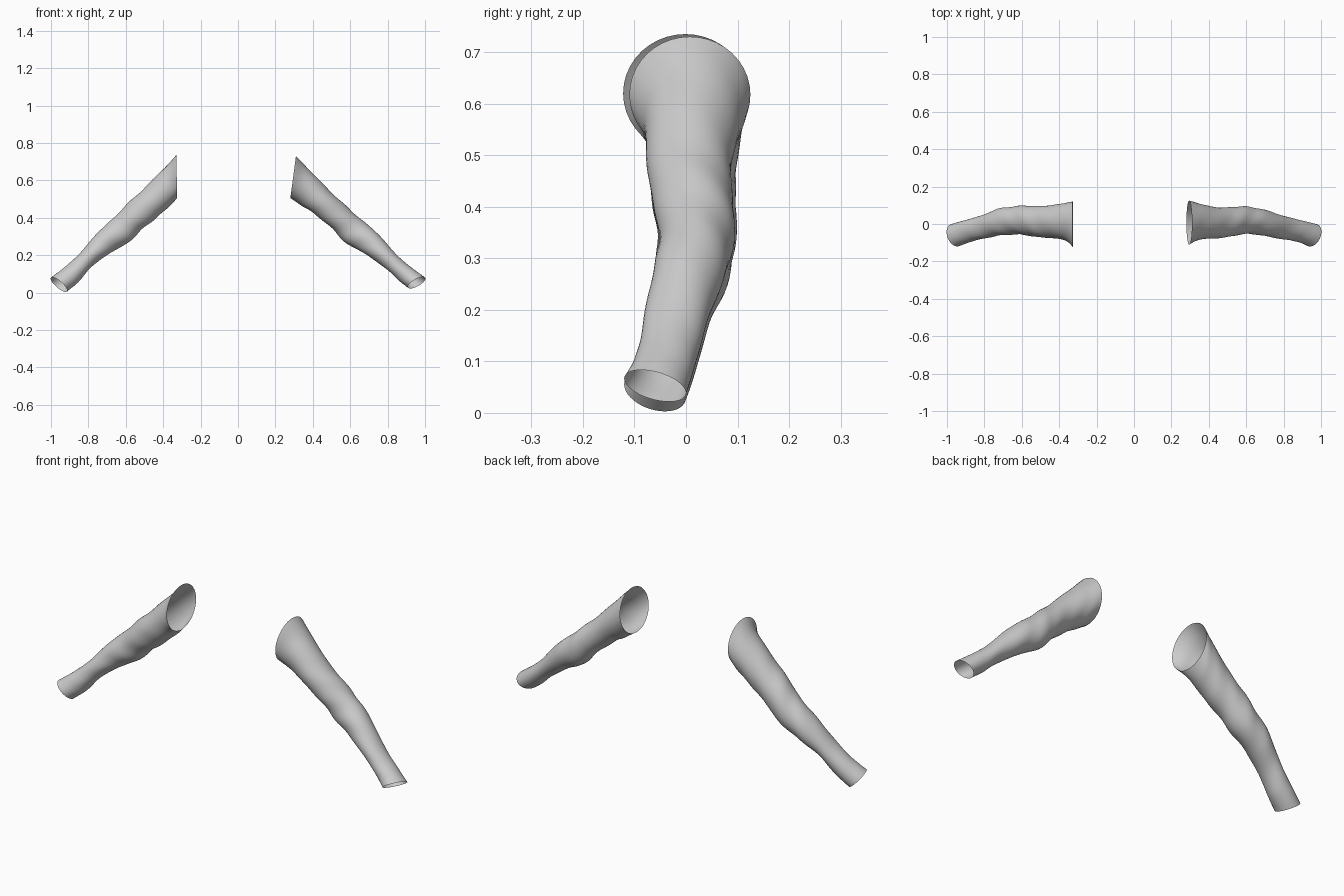
import bpy
import bmesh
import math
from mathutils import Vector

cube = bpy.data.objects.get("Cube")
if cube:
    bpy.data.objects.remove(cube)

SIDES = 40   # points around a sleeve
STEPS = 7    # rings between two sections

# One plain cloth colour
cloth = bpy.data.materials.new("light_grey_cloth")
cloth.use_nodes = True
cloth.diffuse_color = (0.6, 0.6, 0.6, 1)
cloth.node_tree.nodes["Principled BSDF"].inputs["Base Color"].default_value = (0.6, 0.6, 0.6, 1)

# Sections from armhole to cuff:
# top x, top z, bottom x, bottom z, front y, back y, slant of the front edge
LEFT = [
    (.31, .73, .28, .505, -.11, .125, 0),
    (.37, .668, .34, .465, -.082, .108, 0),
    (.48, .555, .41, .42, -.077, .088, 0),
    (.575, .465, .505, .34, -.062, .092, 0),
    (.66, .39, .58, .262, -.052, .092, 0),
    (.75, .312, .675, .21, -.067, .07, 0),
    (.86, .19, .79, .128, -.085, .035, .004),
    (.94, .125, .865, .06, -.1, .015, .012),
    (1.0, .08, .91, .025, -.12, 0, .02),
]
RIGHT = [
    (-.33, .735, -.325, .505, -.122, .12, 0),
    (-.38, .68, -.365, .463, -.085, .112, 0),
    (-.49, .57, -.43, .405, -.075, .098, 0),
    (-.585, .48, -.51, .34, -.065, .097, 0),
    (-.67, .395, -.59, .265, -.055, .096, 0),
    (-.76, .31, -.69, .207, -.063, .08, 0),
    (-.86, .195, -.78, .14, -.08, .042, .004),
    (-.945, .122, -.855, .055, -.1, .018, .012),
    (-1.0, .08, -.915, .005, -.12, 0, .018),
]


def blend(a, b, c, d, t):
    """Smooth curve from b to c."""
    return b + .5 * t * (c - a + t * (2*a - 5*b + 4*c - d + t * (3*(b - c) + d - a)))


def smooth_sections(rows):
    padded = [rows[0]] + rows + [rows[-1]]
    result = []
    for i in range(len(rows) - 1):
        for s in range(STEPS):
            result.append([blend(*vals, s / STEPS) for vals in zip(*padded[i:i + 4])])
    return result + [rows[-1]]


def sleeve(name, rows):
    bm = bmesh.new()
    side = math.copysign(1, rows[0][0])
    rings = []
    sections = smooth_sections(rows)
    for i, (tx, tz, bx, bz, front, back, slant) in enumerate(sections):
        f = i / (len(sections) - 1)
        centre = Vector(((tx + bx) / 2, (front + back) / 2, (tz + bz) / 2))
        up = Vector(((tx - bx) / 2, 0, (tz - bz) / 2))
        forward = Vector((-side * slant * .7, (front - back) / 2, slant * .7))
        ring = []
        for k in range(SIDES):
            a = math.tau * k / SIDES
            # Soft diagonal folds that fade out at both openings
            fold = math.sin(f * 38 + 2 * a) * math.sin(a + 5 * f)
            grow = 1 + .035 * math.sin(math.pi * f) * fold
            ring.append(bm.verts.new(centre + grow * (up * math.cos(a) + forward * math.sin(a))))
        rings.append(ring)
    for r, s in zip(rings, rings[1:]):
        for k in range(SIDES):
            n = (k + 1) % SIDES
            bm.faces.new((r[k], r[n], s[n], s[k]))
    bm.normal_update()
    # Turn the open tube outward
    mid = rings[len(rings) // 2]
    middle = sum((v.co for v in mid), Vector()) / SIDES
    if mid[0].normal.dot(mid[0].co - middle) < 0:
        bmesh.ops.reverse_faces(bm, faces=bm.faces[:])
    mesh = bpy.data.meshes.new(name)
    bm.to_mesh(mesh)
    bm.free()
    mesh.materials.append(cloth)
    mesh.shade_smooth()
    obj = bpy.data.objects.new(name, mesh)
    bpy.context.collection.objects.link(obj)


sleeve("left_sleeve", LEFT)
sleeve("right_sleeve", RIGHT)
